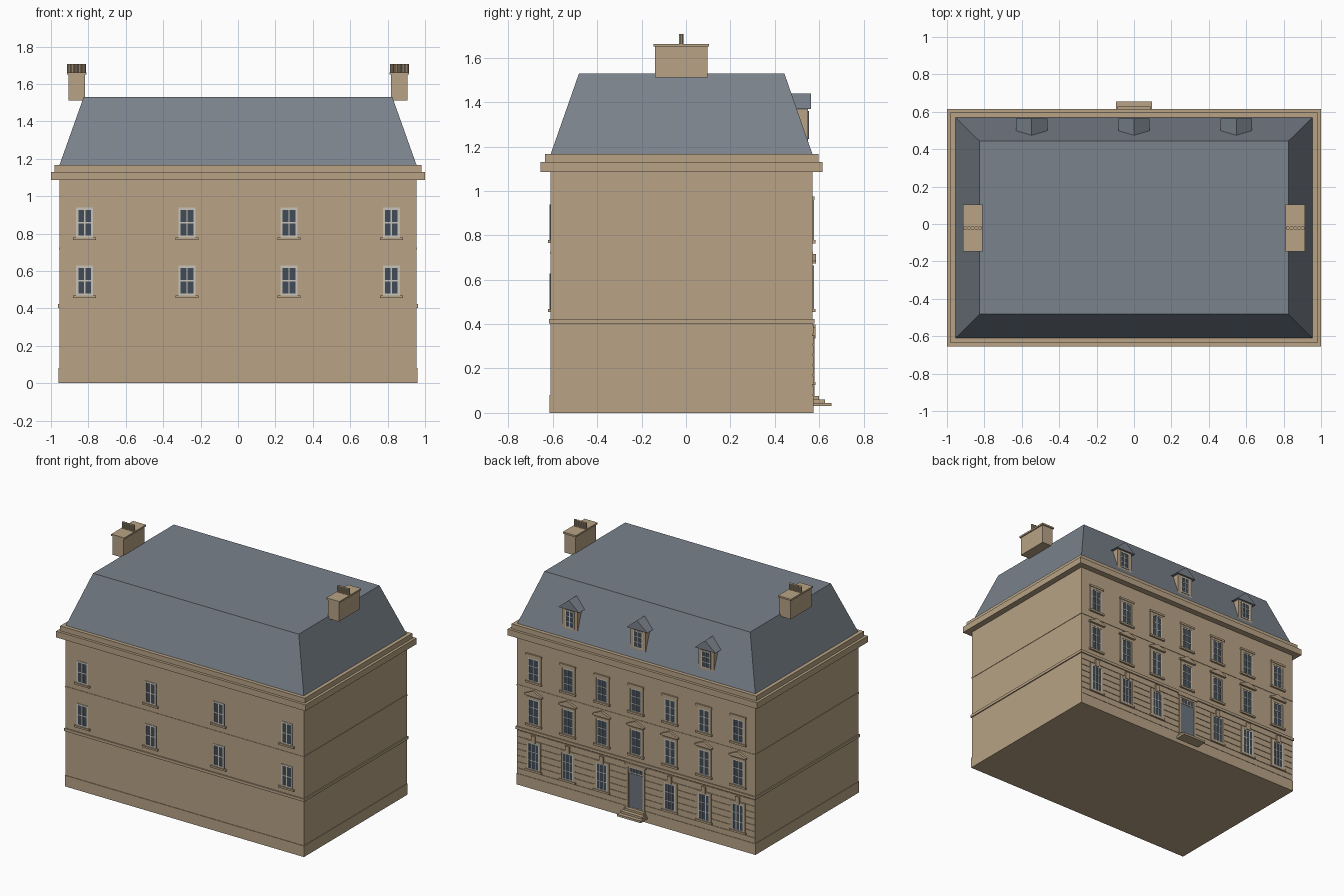
import bpy, bmesh
from mathutils import Matrix, Vector

if "Cube" in bpy.data.objects:
    bpy.data.objects.remove(bpy.data.objects["Cube"])


def material(name, rgb):
    m = bpy.data.materials.new(name)
    m.diffuse_color = (*rgb, 1)
    m.use_nodes = True
    m.node_tree.nodes["Principled BSDF"].inputs["Base Color"].default_value = m.diffuse_color
    return m


STONE = material("sandstone", (0.48, 0.366, 0.235))
SLATE = material("slate", (0.195, 0.223, 0.262))
GLASS = material("dark_glass", (0.053, 0.072, 0.093))
PAINT = material("pale_paint", (0.58, 0.55, 0.49))
DOOR = material("door_grey", (0.15, 0.175, 0.215))


class Part:
    """Collects boxes and prisms of one colour into one object."""

    def __init__(self, name, mat):
        self.name, self.mat, self.bm = name, mat, bmesh.new()

    def box(self, x0, x1, y0, y1, z0, z1):
        size = Matrix.Diagonal((abs(x1 - x0), abs(y1 - y0), abs(z1 - z0), 1))
        mid = Vector(((x0 + x1) / 2, (y0 + y1) / 2, (z0 + z1) / 2))
        bmesh.ops.create_cube(self.bm, size=1, matrix=Matrix.Translation(mid) @ size)

    def loft(self, a, b):
        va, vb = [self.bm.verts.new(p) for p in a], [self.bm.verts.new(p) for p in b]
        self.bm.faces.new(va)
        self.bm.faces.new(vb)
        for i in range(len(a)):
            j = (i + 1) % len(a)
            self.bm.faces.new((va[i], va[j], vb[j], vb[i]))

    def gable(self, x, half, y0, y1, z0, z1):
        tri = [(x - half, z0), (x + half, z0), (x, z1)]
        self.loft([(u, y0, w) for u, w in tri], [(u, y1, w) for u, w in tri])

    def pot(self, x, y, z0, z1, r):
        bmesh.ops.create_cone(self.bm, cap_ends=True, segments=10, radius1=r, radius2=r,
                              depth=z1 - z0, matrix=Matrix.Translation((x, y, (z0 + z1) / 2)))

    def finish(self):
        bmesh.ops.recalc_face_normals(self.bm, faces=self.bm.faces[:])
        me = bpy.data.meshes.new(self.name)
        self.bm.to_mesh(me)
        self.bm.free()
        me.materials.append(self.mat)
        bpy.context.collection.objects.link(bpy.data.objects.new(self.name, me))


X, Y0, Y1 = 0.955, -0.61, 0.57
walls = Part("walls", STONE)
bands = Part("wall_bands", STONE)
cornice = Part("cornice", STONE)
roof = Part("mansard_roof", SLATE)
chimneys = Part("chimneys", STONE)
pots = Part("chimney_pots", STONE)
glass = Part("window_glass", GLASS)
frames = Part("window_frames", PAINT)
trim = Part("window_trim", STONE)
rustic = Part("rusticated_courses", STONE)
dormers = Part("dormer_walls", STONE)
dormer_roofs = Part("dormer_roofs", SLATE)
door = Part("door", DOOR)
steps = Part("door_steps", STONE)


def ring(part, out, z0, z1):
    part.box(-X - out, X + out, Y0 - out, Y1 + out, z0, z1)


# Main block, plinth, string courses and cornice
ring(walls, 0, 0, 1.1)
ring(bands, 0.004, 0, 0.08)
ring(bands, 0.008, 0.402, 0.422)
ring(bands, 0.003, 0.716, 0.726)
ring(cornice, 0.045, 1.085, 1.13)
ring(cornice, 0.026, 1.13, 1.166)

# Mansard roof
roof.loft([(-X, Y0, 1.165), (X, Y0, 1.165), (X, Y1, 1.165), (-X, Y1, 1.165)],
          [(-.825, -.482, 1.53), (.825, -.482, 1.53), (.825, .443, 1.53), (-.825, .443, 1.53)])

# Chimney stacks with a row of slim pots
for s in (-1, 1):
    c = s * 0.863
    chimneys.box(c - .044, c + .044, -.14, .096, 1.512, 1.65)
    chimneys.box(c - .052, c + .052, -.146, .104, 1.65, 1.662)
    for i in range(5):
        pots.pot(c + (i - 2) * 0.02, -.022, 1.66, 1.706, 0.0105)


def window(x, wall, s, z0, z1, half, cols, rows, bar=0.008):
    """Glass plate with painted outer frame and glazing bars; s is the outward y direction."""
    glass.box(x - half, x + half, wall, wall + s * .002, z0, z1)
    y = wall + s * .004
    for k in range(cols + 1):
        w = bar if k in (0, cols) else bar * .65
        u = x - half + w / 2 + (2 * half - w) * k / cols
        frames.box(u - w / 2, u + w / 2, wall, y, z0, z1)
    for k in range(rows + 1):
        w = bar if k in (0, rows) else bar * .65
        v = z0 + w / 2 + (z1 - z0 - w) * k / rows
        frames.box(x - half, x + half, wall, y, v - w / 2, v + w / 2)


def surround(x, wall, z0, z1, half, w, depth):
    for s in (-1, 1):
        trim.box(x + s * half, x + s * (half + w), wall, wall + depth, z0, z1)
    trim.box(x - half - w, x + half + w, wall, wall + depth, z1, z1 + w)


# Plain front windows
for x in (-.82, -.273, .273, .82):
    for z in (.468, .778):
        window(x, Y0, -1, z, z + .16, .045, 2, 2, .011)
        trim.box(x - .062, x + .062, Y0, Y0 - .012, z - .013, z)

# Rusticated ground floor on the back
for i in range(7):
    z = .082 + i * .0457
    for s in (-1, 1):
        rustic.box(s * .075, s * X, Y1, Y1 + .004, z, z + .039)

# Decorated back windows in three storeys
for i in range(-3, 4):
    x = i * .2733
    window(x, Y1, 1, .778, .945, .044, 2, 3)
    surround(x, Y1, .778, .945, .044, .015, .006)
    trim.box(x - .065, x + .065, Y1, Y1 + .013, .764, .778)
    trim.box(x - .063, x + .063, Y1, Y1 + .01, .96, .975)
    window(x, Y1, 1, .468, .65, .044, 2, 3)
    surround(x, Y1, .468, .65, .044, .015, .006)
    trim.box(x - .065, x + .065, Y1, Y1 + .013, .454, .468)
    trim.box(x - .07, x + .07, Y1, Y1 + .016, .674, .684)
    trim.gable(x, .07, Y1, Y1 + .016, .684, .716)
    if i:
        window(x, Y1 + .004, 1, .14, .335, .045, 3, 3)
        surround(x, Y1, .14, .335, .045, .015, .009)
        trim.box(x - .066, x + .066, Y1, Y1 + .014, .126, .14)
        trim.box(x - .016, x + .016, Y1, Y1 + .014, .335, .388)

# Door with transom light, surround and steps
door.box(-.058, .058, Y1, Y1 + .003, .075, .325)
window(0, Y1, 1, .33, .37, .058, 4, 1, .006)
surround(0, Y1, .03, .37, .058, .016, .009)
trim.box(-.085, .085, Y1, Y1 + .014, .384, .398)
for k in range(3):
    steps.box(-.095 + k * .008, .095 - k * .008, Y1 - .01, .655 - k * .028,
              .03 + k * .015, .045 + k * .015)

# Dormers on the back slope
for x in (-.5467, 0, .5467):
    dormers.box(x - .062, x + .062, .46, .55, 1.215, 1.375)
    window(x, .55, 1, 1.235, 1.36, .038, 2, 3)
    dormer_roofs.gable(x, .083, .46, .563, 1.37, 1.44)

for part in (walls, bands, cornice, roof, chimneys, pots, glass, frames, trim,
             rustic, dormers, dormer_roofs, door, steps):
    part.finish()
